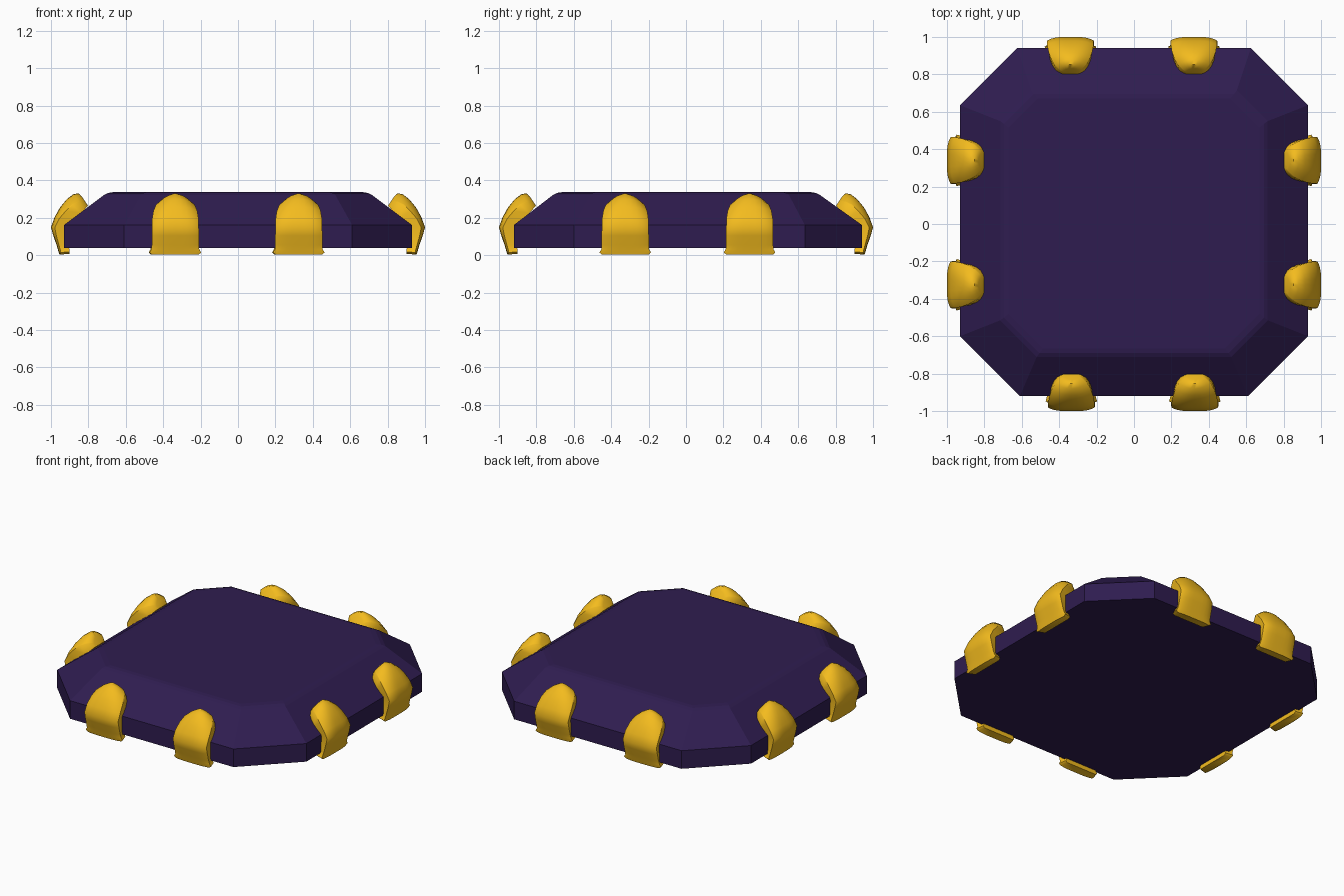
import bpy, bmesh, math
from mathutils import Vector, Matrix

if "Cube" in bpy.data.objects:
    bpy.data.objects.remove(bpy.data.objects["Cube"])


def material(name, rgb):
    m = bpy.data.materials.new(name)
    m.diffuse_color = (*rgb, 1)
    m.use_nodes = True
    m.node_tree.nodes["Principled BSDF"].inputs["Base Color"].default_value = m.diffuse_color
    return m


def loft(name, rings, mat, smooth=None):
    """Skin a list of equal-length closed rings and cap both ends."""
    bm = bmesh.new()
    rows = [[bm.verts.new(p) for p in ring] for ring in rings]
    n = len(rows[0])
    for a, b in zip(rows, rows[1:]):
        for i in range(n):
            j = (i + 1) % n
            bm.faces.new((a[i], a[j], b[j], b[i]))
    bm.faces.new(rows[0][::-1])
    bm.faces.new(rows[-1])
    bmesh.ops.recalc_face_normals(bm, faces=bm.faces)
    me = bpy.data.meshes.new(name)
    bm.to_mesh(me)
    bm.free()
    me.materials.append(mat)
    ob = bpy.data.objects.new(name, me)
    bpy.context.collection.objects.link(ob)
    if smooth:
        bpy.ops.object.select_all(action='DESELECT')
        ob.select_set(True)
        bpy.context.view_layer.objects.active = ob
        bpy.ops.object.shade_smooth_by_angle(angle=math.radians(smooth))
    return ob


def octagon(x, front, back, cf, cb, z):
    """Chamfered rectangle: cf / cb are the front and back corner cuts."""
    right = [(x - cf, front), (x, front + cf), (x, back - cb), (x - cb, back)]
    return [(a, b, z) for a, b in right] + [(-a, b, z) for a, b in right[::-1]]


purple = material("dark_purple", (0.028, 0.012, 0.08))
gold = material("gold", (0.9, 0.5, 0.013))

# Faceted slab body
loft("slab_body", [
    octagon(0.93, -0.92, 0.94, 0.32, 0.305, 0.04),
    octagon(0.93, -0.92, 0.94, 0.32, 0.305, 0.162),
    octagon(0.715, -0.71, 0.715, 0.195, 0.165, 0.323),
    octagon(0.695, -0.69, 0.695, 0.19, 0.16, 0.333),
    octagon(0.67, -0.665, 0.67, 0.185, 0.155, 0.337),
], purple)

# Claw stations: outer r, outer z, inner r, inner z, half width, edge drop, power
STATIONS = [
    (0.955, 0.003, 0.90, 0.008, 0.125, 0.15, 4),
    (0.958, 0.014, 0.90, 0.018, 0.138, 0.15, 4),
    (0.963, 0.030, 0.90, 0.035, 0.128, 0.2, 4),
    (0.970, 0.055, 0.92, 0.055, 0.126, 0.25, 4),
    (0.988, 0.105, 0.92, 0.105, 0.126, 0.25, 4),
    (1.000, 0.150, 0.92, 0.145, 0.125, 0.25, 4),
    (0.980, 0.205, 0.895, 0.17, 0.124, 0.28, 3.5),
    (0.950, 0.258, 0.865, 0.20, 0.117, 0.35, 3),
    (0.915, 0.300, 0.84, 0.225, 0.104, 0.4, 2.5),
    (0.880, 0.326, 0.82, 0.245, 0.085, 0.5, 2.2),
    (0.853, 0.331, 0.808, 0.26, 0.062, 0.6, 2),
    (0.832, 0.310, 0.802, 0.264, 0.045, 0.6, 2),
]


def claw_ring(ro, zo, ri, zi, hw, drop, power):
    ring = []
    for k in range(13):
        s = math.sin((k / 6 - 1) * math.pi / 2)
        f = 1 - drop * abs(s) ** power
        ring.append(Vector((ri + (ro - ri) * f, s * hw, zi + (zo - zi) * f)))
    for s in (1, 0.4, -0.4, -1):
        ring.append(Vector((ri, s * hw * 0.9, zi)))
    return ring


# Two gold claws gripping each side
SIDES = {"right": (0, (0.34, -0.325)), "back": (90, (0.34, -0.32)),
         "left": (180, (0.325, -0.34)), "front": (270, (0.325, -0.335))}
for side, (angle, offsets) in SIDES.items():
    turn = Matrix.Rotation(math.radians(angle), 4, 'Z')
    for i, off in enumerate(offsets, 1):
        place = turn @ Matrix.Translation((0, off, 0))
        loft(f"{side}_claw_{i}",
             [[place @ p for p in claw_ring(*s)] for s in STATIONS], gold, 50)
